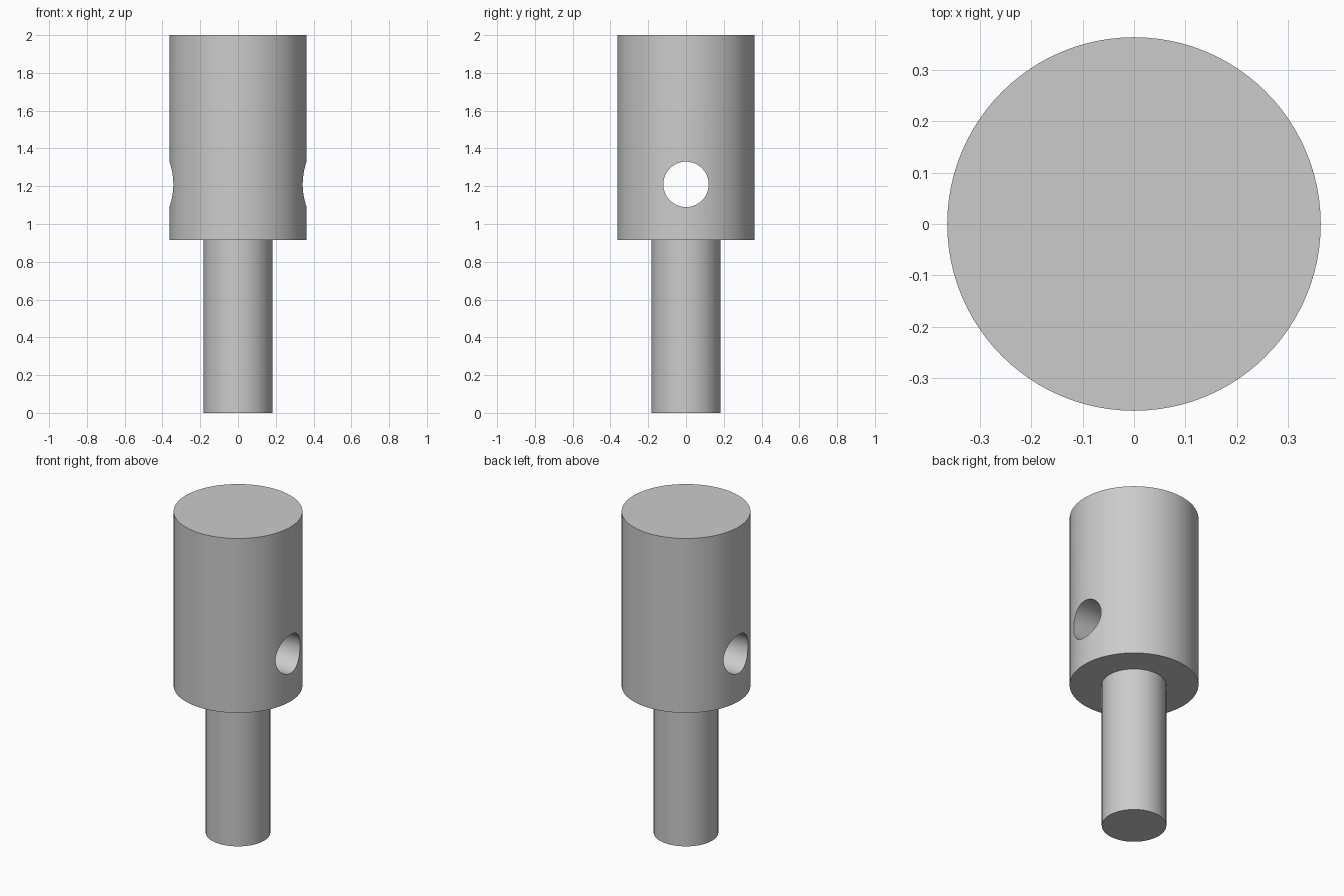
import bpy, math

if "Cube" in bpy.data.objects:
    bpy.data.objects.remove(bpy.data.objects["Cube"], do_unlink=True)

HEAD_R, SHAFT_R, HOLE_R = 0.363, 0.182, 0.12
STEP_Z, TOP_Z, HOLE_Z = 0.915, 2.0, 1.21
SIDES = 96

steel = bpy.data.materials.new("plain_grey")
steel.use_nodes = True
grey = (0.6, 0.6, 0.6, 1)
steel.diffuse_color = grey
steel.node_tree.nodes["Principled BSDF"].inputs["Base Color"].default_value = grey


def lathe(name, profile):
    """Closed solid of revolution from (radius, height) points."""
    verts, faces = [], []
    for r, z in profile:
        for i in range(SIDES):
            a = math.tau * i / SIDES
            verts.append((r * math.cos(a), r * math.sin(a), z))
    for k in range(len(profile) - 1):
        for i in range(SIDES):
            j = (i + 1) % SIDES
            a, b = k * SIDES, (k + 1) * SIDES
            faces.append((a + i, a + j, b + j, b + i))
    faces.append(tuple(reversed(range(SIDES))))
    faces.append(tuple(range(len(verts) - SIDES, len(verts))))
    mesh = bpy.data.meshes.new(name)
    mesh.from_pydata(verts, [], faces)
    mesh.materials.append(steel)
    obj = bpy.data.objects.new(name, mesh)
    bpy.context.collection.objects.link(obj)
    return obj


# Thick head on a thin shaft, as one solid
pin = lathe("stepped_pin", [(SHAFT_R, 0), (SHAFT_R, STEP_Z),
                            (HEAD_R, STEP_Z), (HEAD_R, TOP_Z)])

# Cross hole drilled through the head from side to side
drill = lathe("hole_cutter", [(HOLE_R, -0.5), (HOLE_R, 0.5)])
drill.rotation_euler.y = math.pi / 2
drill.location.z = HOLE_Z
drill.hide_render = True

cut = pin.modifiers.new("cross_hole", 'BOOLEAN')
cut.operation = 'DIFFERENCE'
cut.solver = 'EXACT'
cut.object = drill

bpy.ops.object.select_all(action='DESELECT')
pin.select_set(True)
bpy.context.view_layer.objects.active = pin
bpy.ops.object.modifier_apply(modifier=cut.name)
bpy.data.objects.remove(drill, do_unlink=True)
bpy.ops.object.shade_smooth_by_angle(angle=math.radians(30))
